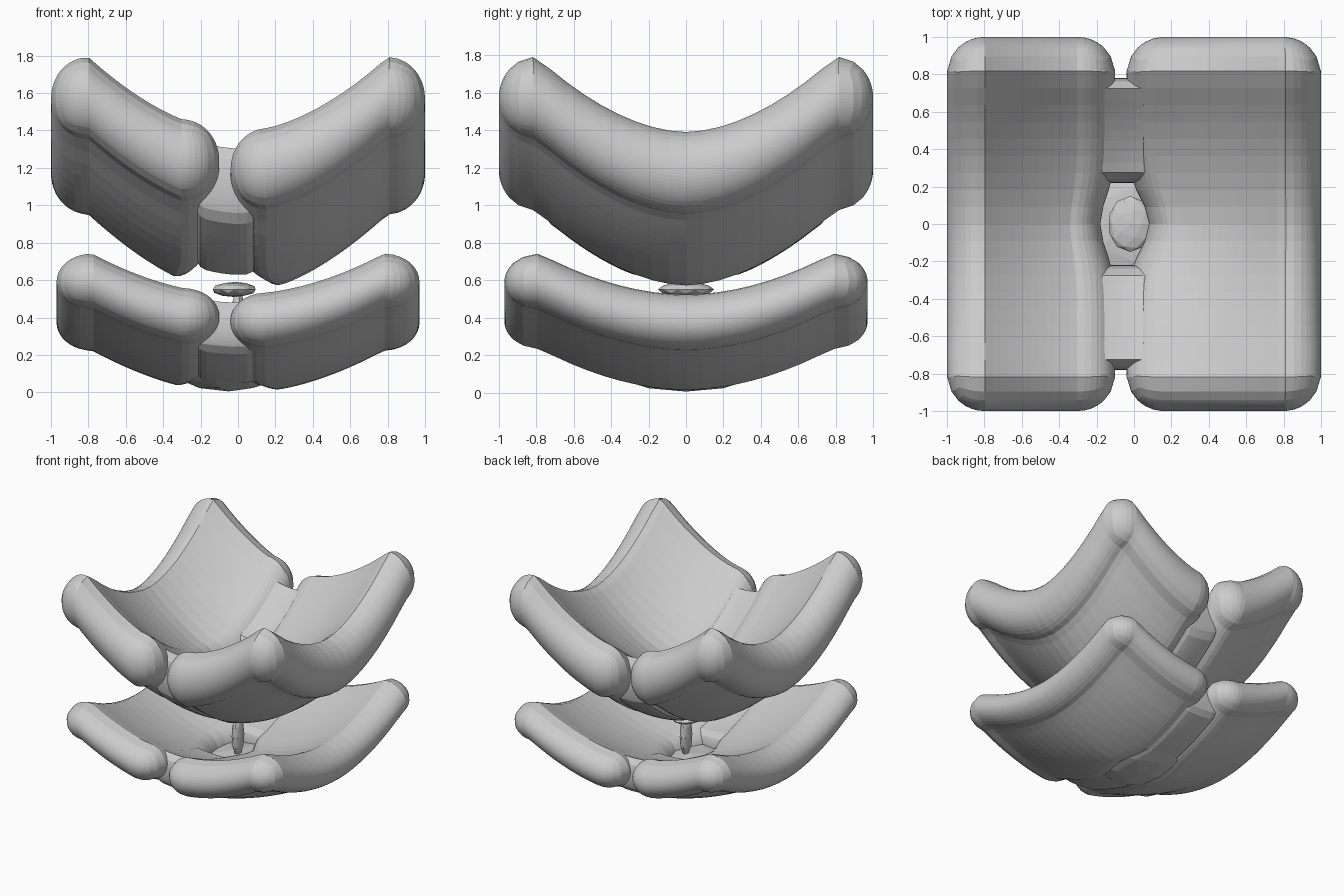
import bpy
import bmesh
import math
from mathutils import Vector

cube = bpy.data.objects.get("Cube")
if cube:
    bpy.data.objects.remove(cube, do_unlink=True)

grey = bpy.data.materials.new("plain_grey")
grey.use_nodes = True
colour = (0.6, 0.6, 0.6, 1.0)
grey.diffuse_color = colour
grey.node_tree.nodes["Principled BSDF"].inputs["Base Color"].default_value = colour


def finish(name, bm):
    bmesh.ops.recalc_face_normals(bm, faces=bm.faces)
    mesh = bpy.data.meshes.new(name)
    bm.to_mesh(mesh)
    bm.free()
    mesh.materials.append(grey)
    obj = bpy.data.objects.new(name, mesh)
    bpy.context.collection.objects.link(obj)
    return obj


def clamp(v, limit):
    return max(-limit, min(limit, v))


def petal_slab(name, x0, x1, y0, y1, radius, half_thick, bowl, notch=0.0, cuts=21):
    """Slab with full round edges, bent into a bowl; notch pushes its inner edge back at y = 0."""
    base, rise, power = bowl
    half = Vector(((x1 - x0) / 2, (y1 - y0) / 2, radius))
    mid = Vector(((x0 + x1) / 2, (y0 + y1) / 2, 0))
    bm = bmesh.new()
    bmesh.ops.create_cube(bm, size=2)
    bmesh.ops.subdivide_edges(bm, edges=bm.edges[:], cuts=cuts, use_grid_fill=True)
    for v in bm.verts:
        p = Vector(a * b for a, b in zip(v.co, half))
        core = Vector(clamp(a, b - radius) for a, b in zip(p, half))
        p = core + (p - core).normalized() * radius
        along = p.x / half.x
        p += mid
        core += mid
        # opening around the middle of the flower
        near_slit = (1 + math.copysign(1, notch) * along) / 2
        p.x -= notch * near_slit ** 3 * math.exp(-(p.y / 0.2) ** 2)
        p.z *= half_thick / radius
        p.z += base + rise * (abs(core.x) ** power + abs(core.y) ** power)
        v.co = p
    return finish(name, bm)


# Two tiers of paired petals: size, edge radius, half thickness, bowl shape
tiers = {
    "upper": (1.0, 0.2, 0.22, (0.77, 0.6, 1.8)),
    "lower": (0.97, 0.19, 0.15, (0.155, 0.35, 1.9)),
}
for tier, (size, radius, thick, bowl) in tiers.items():
    petal_slab(tier + "_right_petals", -size, -0.1, -size, size, radius, thick, bowl, 0.08)
    petal_slab(tier + "_left_petals", -0.04, size, -size, size, radius, thick, bowl, -0.12)
    # recessed webs closing the slit between the halves
    for side, y0, y1 in (("front", -0.78, -0.22), ("back", 0.22, 0.78)):
        petal_slab(tier + "_" + side + "_web", -0.24, 0.12, y0, y1, 0.06,
                   thick * 0.92, bowl, cuts=9)

# Faceted core joining the tiers and closing the base
cores = {
    "base_core": ((0.3, 0.4, 0.12), (-0.05, 0, 0.125)),
    "neck_core": ((0.04, 0.06, 0.17), (0, 0, 0.38)),
    "middle_core": ((0.12, 0.15, 0.04), (-0.02, 0, 0.55)),
}
for name, (size, centre) in cores.items():
    bm = bmesh.new()
    bmesh.ops.create_icosphere(bm, subdivisions=2, radius=1)
    bmesh.ops.scale(bm, vec=size, verts=bm.verts)
    bmesh.ops.translate(bm, vec=centre, verts=bm.verts)
    finish(name, bm)
